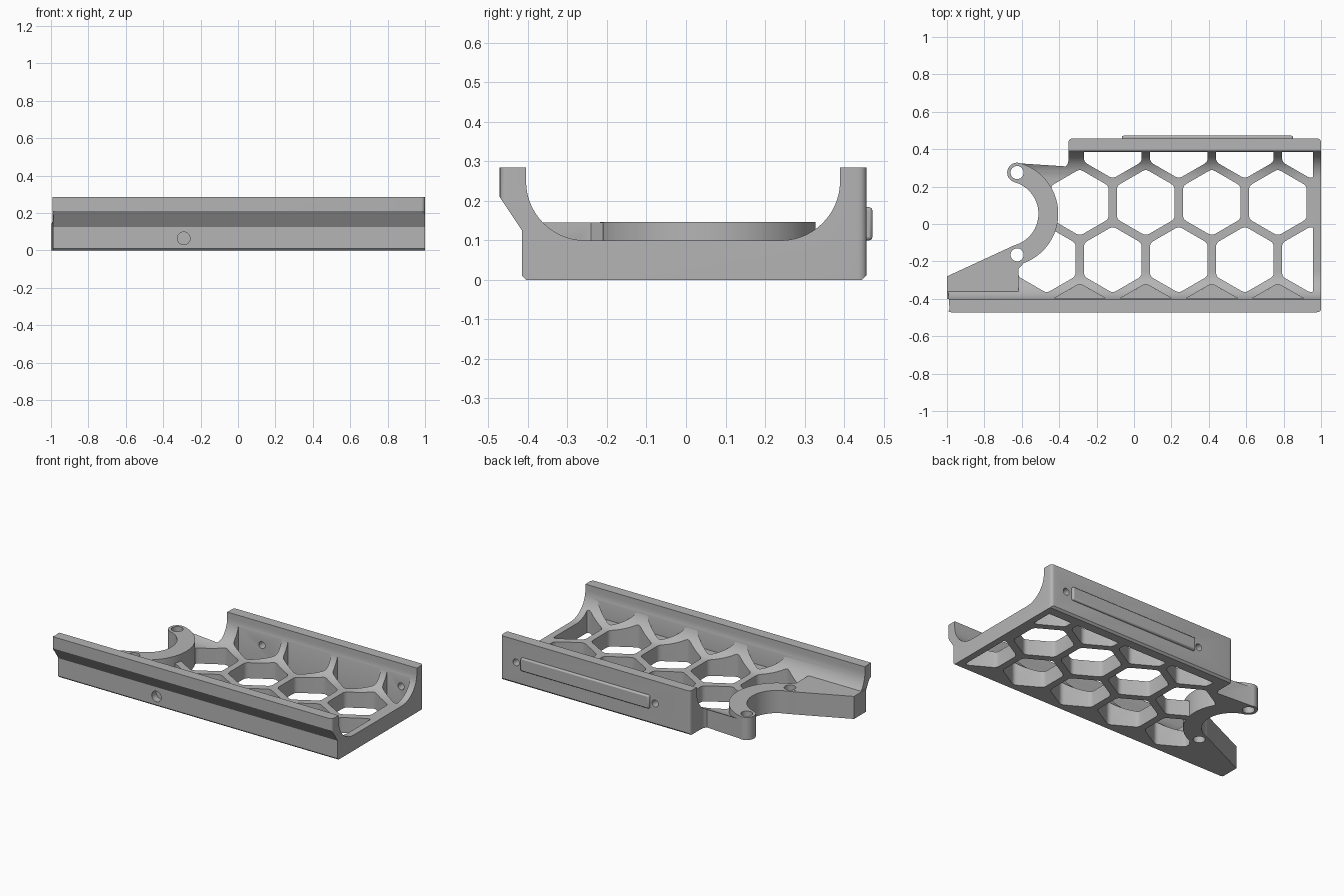
import bpy, bmesh
from math import sin, cos, pi, radians
from mathutils import Vector

if "Cube" in bpy.data.objects:
    bpy.data.objects.remove(bpy.data.objects["Cube"])

grey = bpy.data.materials.new("matte grey")
grey.use_nodes = True
grey.diffuse_color = (0.46, 0.46, 0.46, 1)
grey.node_tree.nodes["Principled BSDF"].inputs["Base Color"].default_value = grey.diffuse_color


def arc(cx, cy, r, a, b, n=16):
    angles = [radians(a + (b - a) * i / n) for i in range(n + 1)]
    return [(cx + r * cos(t), cy + r * sin(t)) for t in angles]


def rounded(points, r, n=4):
    """Soften every corner of a closed 2D outline."""
    out = []
    for i, p in enumerate(points):
        p = Vector(p)
        ends = [p + (Vector(q) - p).normalized() * r
                for q in (points[i - 1], points[(i + 1) % len(points)])]
        for k in range(n + 1):
            t = k / n
            out.append(tuple(ends[0] * (1 - t) ** 2 + p * 2 * t * (1 - t) + ends[1] * t * t))
    return out


def prism(name, outlines, lo, hi, axis="z"):
    """Extrude closed outlines along one axis."""
    place = {"x": lambda u, v, w: (w, u, v),
             "y": lambda u, v, w: (u, w, v),
             "z": lambda u, v, w: (u, v, w)}[axis]
    bm = bmesh.new()
    for outline in outlines:
        a, b = ([bm.verts.new(place(u, v, w)) for u, v in outline] for w in (lo, hi))
        bm.faces.new(a)
        bm.faces.new(b)
        for i in range(len(a)):
            j = (i + 1) % len(a)
            bm.faces.new((a[i], a[j], b[j], b[i]))
    bmesh.ops.recalc_face_normals(bm, faces=bm.faces)
    mesh = bpy.data.meshes.new(name)
    bm.to_mesh(mesh)
    bm.free()
    mesh.materials.append(grey)
    ob = bpy.data.objects.new(name, mesh)
    bpy.context.collection.objects.link(ob)
    return ob


def combine(target, other, operation):
    mod = target.modifiers.new("combine", "BOOLEAN")
    mod.operation, mod.solver, mod.object = operation, "EXACT", other
    bpy.ops.object.select_all(action="DESELECT")
    bpy.context.view_layer.objects.active = target
    target.select_set(True)
    bpy.ops.object.modifier_apply(modifier=mod.name)
    bpy.data.objects.remove(other)


def rect(x0, x1, y0, y1):
    return [(x0, y0), (x1, y0), (x1, y1), (x0, y1)]


# Trough section, extruded along the length
section = [(-0.405, 0), (0.445, 0), (0.457, 0.012), (0.457, 0.285), (0.39, 0.285)]
section += arc(0.24, 0.25, 0.15, 0, -90, 14)
section += arc(-0.255, 0.25, 0.15, 270, 180, 14)
section += [(-0.405, 0.285), (-0.472, 0.285), (-0.472, 0.21), (-0.415, 0.125), (-0.415, 0.01)]
tray = prism("honeycomb_tray", [section], -1, 1, "x")

# Plan outline: short back wall, open corner at the right rear
plan = rounded([(-1, -0.472), (1, -0.472), (1, 0.457), (-0.35, 0.457), (-0.35, 0.325)], 0.022)
plan += [(-0.625, 0.325), (-0.625, 0.275), (-0.58, 0.24), (-0.46, 0.055),
         (-0.58, -0.13), (-0.64, -0.135), (-1, -0.285)]
combine(tray, prism("plan_cutter", [plan], -0.1, 0.5), "INTERSECT")

# Honeycomb openings in three staggered rows
PITCH, RADIUS = 0.353, 0.178
ROW = PITCH * 0.866


def hexagon(col, row):
    cx = -0.29 + PITCH * (col + 0.5 * (row % 2))
    points = arc(cx, 0.115 + ROW * row, RADIUS, 30, 330, 5)
    return rounded(points, 0.02, 3)


cells = [hexagon(c, 0) for c in range(4)]
cells += [hexagon(c, 1) for c in range(4)]
cells += [hexagon(c, -1) for c in range(-1, 4)]
openings = prism("opening_cutter", cells, -0.1, 0.5)
combine(openings, prism("opening_limit", [rect(-0.62, 0.957, -0.398, 0.386)], -0.2, 0.6), "INTERSECT")
combine(tray, openings, "DIFFERENCE")

# Blind pockets in the front cove
pockets = prism("pocket_cutter", [hexagon(c, -2) for c in range(4)], 0.1, 0.5)
combine(pockets, prism("pocket_limit", [rect(-0.62, 0.957, -0.398, 0)], 0, 0.6), "INTERSECT")
combine(tray, pockets, "DIFFERENCE")

# Raised crescent with round ends, and the arm that carries it
CX, CY, TILT = -0.686, 0.055, 74.5
crescent = arc(CX, CY, 0.281, -TILT, TILT, 40)
crescent += arc(-0.625, 0.275, 0.053, TILT, TILT + 180)[1:-1]
crescent += arc(CX, CY, 0.175, TILT, -TILT, 32)
crescent += arc(-0.625, -0.165, 0.053, 180 - TILT, 360 - TILT)[1:-1]
arm = prism("arm", [[(-1, -0.28), (-0.647, -0.117), (-0.6, -0.15), (-0.59, -0.21),
                     (-0.618, -0.24), (-0.618, -0.4), (-1, -0.4)]], 0, 0.145)
combine(arm, prism("crescent", [crescent], 0, 0.146), "UNION")
combine(tray, arm, "UNION")

# Screw holes: two upright, two through the back wall, one blind in front
upright = [arc(-0.625, y, 0.035, 0, 345, 23) for y in (0.275, -0.165)]
combine(tray, prism("upright_hole_cutter", upright, -0.1, 0.4), "DIFFERENCE")
back = [arc(x, 0.14, 0.022, 0, 345, 23) for x in (-0.1, 0.89)]
combine(tray, prism("back_hole_cutter", back, 0.3, 0.6, "y"), "DIFFERENCE")
front = [arc(-0.29, 0.065, 0.034, 0, 345, 23)]
combine(tray, prism("front_hole_cutter", front, -0.5, -0.37, "y"), "DIFFERENCE")

# Long rib on the back wall with chamfered edges
rib = prism("back_rib", [rect(-0.065, 0.85, 0.1, 0.184)], 0.44, 0.472, "y")
bevel = rib.modifiers.new("chamfer", "BEVEL")
bevel.width, bevel.segments = 0.008, 2

for ob in (tray, rib):
    bpy.ops.object.select_all(action="DESELECT")
    bpy.context.view_layer.objects.active = ob
    ob.select_set(True)
    bpy.ops.object.shade_smooth_by_angle(angle=radians(30))
